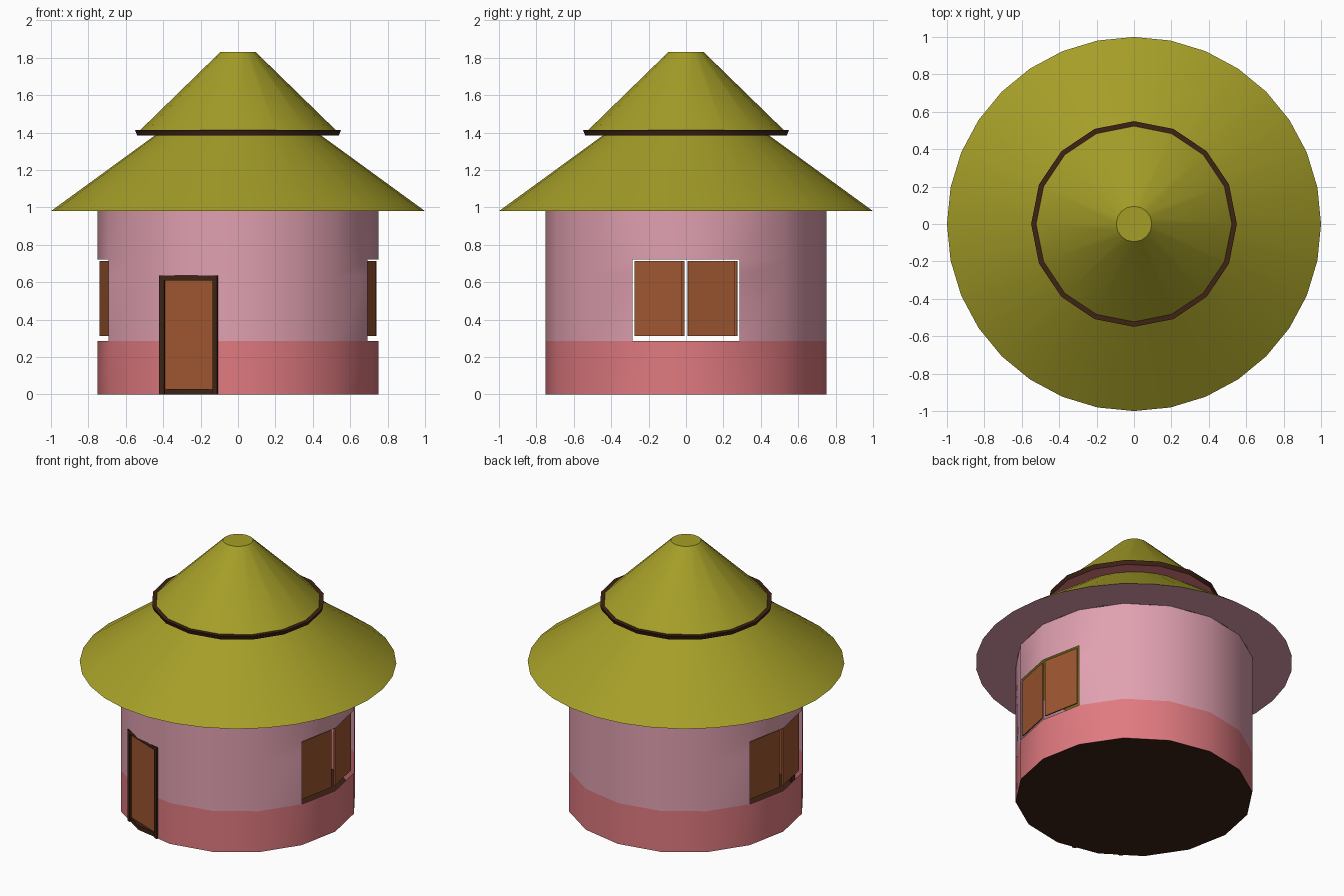
import bpy, bmesh, math
from mathutils import Vector, Matrix

if "Cube" in bpy.data.objects:
    bpy.data.objects.remove(bpy.data.objects["Cube"])


def material(name, rgb):
    def lin(c):
        c /= 255
        return c / 12.92 if c < 0.04045 else ((c + 0.055) / 1.055) ** 2.4
    m = bpy.data.materials.new(name)
    m.diffuse_color = (*[lin(c) for c in rgb], 1)
    m.use_nodes = True
    m.node_tree.nodes["Principled BSDF"].inputs["Base Color"].default_value = m.diffuse_color
    return m


PINK = material("pink plaster", (224, 160, 176))
CORAL = material("coral plaster", (224, 122, 128))
THATCH = material("olive thatch", (165, 158, 40))
WOOD = material("orange wood", (158, 86, 48))
DARK = material("dark wood", (62, 34, 20))


def finish(name, bm, mats, smooth=False):
    me = bpy.data.meshes.new(name)
    bm.to_mesh(me)
    bm.free()
    for m in mats:
        me.materials.append(m)
    ob = bpy.data.objects.new(name, me)
    bpy.context.collection.objects.link(ob)
    if smooth:
        bpy.ops.object.select_all(action='DESELECT')
        ob.select_set(True)
        bpy.context.view_layer.objects.active = ob
        bpy.ops.object.shade_smooth_by_angle(angle=math.radians(30))
    return ob


def lathe(name, n, profile, mats, slots):
    """Revolve (radius, z) points; one material slot per band, ends capped if listed."""
    bm = bmesh.new()
    rings = [[bm.verts.new((r * math.cos(2 * math.pi * i / n),
                            r * math.sin(2 * math.pi * i / n), z)) for i in range(n)]
             for r, z in profile]
    for k, slot in enumerate(slots[1:-1]):
        a, b = rings[k], rings[k + 1]
        for i in range(n):
            j = (i + 1) % n
            bm.faces.new((a[i], a[j], b[j], b[i])).material_index = slot
    if slots[0] is not None:
        bm.faces.new(rings[0][::-1]).material_index = slots[0]
    if slots[-1] is not None:
        bm.faces.new(rings[-1]).material_index = slots[-1]
    return finish(name, bm, mats, True)


def plate(name, p, q, z0, z1, depth, mat, shift=0.0):
    """Upright board between plan points p and q, front face moved outward by shift."""
    p, q = Vector((*p, 0)), Vector((*q, 0))
    t = (q - p).normalized()
    n = Vector((t.y, -t.x, 0))
    c = (p + q) / 2 + n * (shift - depth / 2) + Vector((0, 0, (z0 + z1) / 2))
    rot = Matrix((t, n, (0, 0, 1))).transposed().to_4x4()
    bm = bmesh.new()
    bmesh.ops.create_cube(bm, size=1, matrix=Matrix.Translation(c) @ rot @
                          Matrix.Diagonal((q - p).length * Vector((1, 0, 0)).to_4d() +
                                          Vector((0, depth, z1 - z0, 1)) -
                                          Vector((0, 0, 0, (q - p).length))))
    bmesh.ops.recalc_face_normals(bm, faces=bm.faces)
    return finish(name, bm, [mat])


# wall: 16-sided shell with door and window openings
R = 0.75
corner = [Vector((R * math.cos(i * math.pi / 8), R * math.sin(i * math.pi / 8))) for i in range(16)]


def on_side(i, x):
    a, b = corner[i], corner[(i + 1) % 16]
    return a.lerp(b, (x - a.x) / (b.x - a.x))


door_l, door_r = on_side(10, -0.417), on_side(11, -0.107)
plan = corner[:11] + [door_l, corner[11], door_r] + corner[12:]
levels = [0, 0.285, 0.635, 0.72, 0.98]
bm = bmesh.new()
grid = [[bm.verts.new((p.x, p.y, z)) for p in plan] for z in levels]
for k in range(4):
    for i in range(len(plan)):
        j = (i + 1) % len(plan)
        mid = (plan[i] + plan[j]) / 2
        if k < 2 and i in (11, 12):
            continue
        if k in (1, 2) and abs(mid.y) < 0.2:
            continue
        f = bm.faces.new((grid[k][i], grid[k][j], grid[k + 1][j], grid[k + 1][i]))
        f.material_index = 1 if k == 0 else 0
finish("wall", bm, [PINK, CORAL], True)

# floor slab
lathe("floor", 16, [(0.748, 0.0), (0.748, 0.03)], [DARK], [0, 0, 0])

# door: frame and recessed leaf
t = (door_r - door_l).normalized()
w = 0.028
plate("door_jamb_left", door_l, door_l + t * w, 0.0, 0.635, 0.04, DARK, 0.012)
plate("door_jamb_right", door_r - t * w, door_r, 0.0, 0.635, 0.04, DARK, 0.012)
plate("door_lintel", door_l + t * w, door_r - t * w, 0.61, 0.635, 0.04, DARK, 0.012)
plate("door_leaf", door_l + t * w, door_r - t * w, 0.03, 0.61, 0.02, WOOD, 0.0)

# window shutters, the second window is the first turned half round
for s, side in ((1, "right"), (-1, "left")):
    for k, (i, y0, y1) in enumerate(((15, -0.277, -0.024), (0, 0.011, 0.262))):
        a, b = corner[i], corner[(i + 1) % 16]
        p, q = (a.lerp(b, (y - a.y) / (b.y - a.y)) * s for y in (y0, y1))
        plate(f"shutter_{side}_{k + 1}", p, q, 0.313, 0.713, 0.008, WOOD, -0.008)

# lower roof with plastered underside
lathe("lower_roof", 32, [(0.74, 0.98), (1.0, 0.98), (0.43, 1.395)],
      [PINK, THATCH], [None, 0, 1, 1])

# upper roof with dark rim and coral underside
lathe("upper_roof", 16, [(0.54, 1.385), (0.55, 1.413), (0.523, 1.413), (0.095, 1.83)],
      [CORAL, DARK, THATCH], [0, 1, 1, 2, 2])
